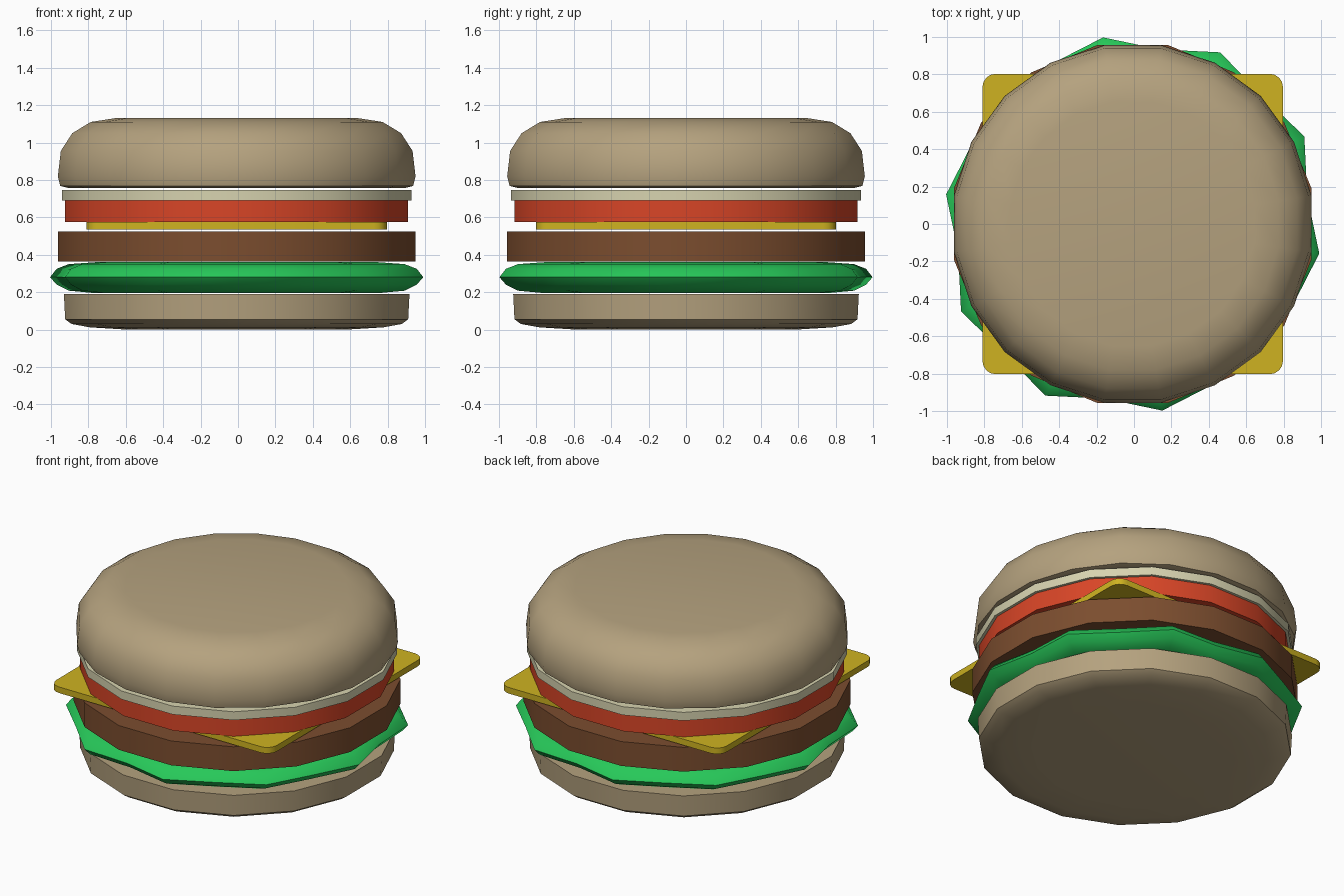
import bpy, bmesh, math

cube = bpy.data.objects.get("Cube")
if cube:
    bpy.data.objects.remove(cube, do_unlink=True)

CENTRE_X = -0.007


def material(name, colour):
    mat = bpy.data.materials.new(name)
    mat.use_nodes = True
    rgba = (*colour, 1.0)
    mat.diffuse_color = rgba
    mat.node_tree.nodes["Principled BSDF"].inputs["Base Color"].default_value = rgba
    return mat


def finish(name, bm, mat, smooth):
    bmesh.ops.recalc_face_normals(bm, faces=bm.faces)
    mesh = bpy.data.meshes.new(name)
    bm.to_mesh(mesh)
    bm.free()
    mesh.materials.append(mat)
    obj = bpy.data.objects.new(name, mesh)
    bpy.context.collection.objects.link(obj)
    if smooth:
        bpy.ops.object.select_all(action="DESELECT")
        obj.select_set(True)
        bpy.context.view_layer.objects.active = obj
        bpy.ops.object.shade_smooth_by_angle(angle=math.radians(smooth))
    return obj


def layer(name, profile, sides, mat, smooth=0, wave=(1.0,)):
    """Turn a (radius, height) profile into a capped disc; wave scales the radius per side."""
    bm = bmesh.new()
    rings = []
    for r, z in profile:
        ring = []
        for i in range(sides):
            a = (i + 0.5) * math.tau / sides
            s = r * wave[i % len(wave)]
            ring.append(bm.verts.new((CENTRE_X + s * math.cos(a), s * math.sin(a), z)))
        rings.append(ring)
    for low, high in zip(rings, rings[1:]):
        for i in range(sides):
            j = (i + 1) % sides
            bm.faces.new((low[i], low[j], high[j], high[i]))
    bm.faces.new(rings[0][::-1])
    bm.faces.new(rings[-1])
    return finish(name, bm, mat, smooth)


bun = material("toasted bun", (0.46, 0.36, 0.21))
green = material("lettuce green", (0.02, 0.58, 0.10))
brown = material("grilled brown", (0.20, 0.075, 0.028))
yellow = material("cheese yellow", (0.62, 0.45, 0.015))
red = material("tomato red", (0.69, 0.06, 0.02))
cream = material("onion cream", (0.68, 0.65, 0.43))

# Bottom bun, rounded underneath
layer("bottom_bun", [(0.60, 0.0), (0.80, 0.012), (0.90, 0.03), (0.935, 0.055),
                     (0.942, 0.19)], 16, bun, 50)

# Wavy lettuce leaf
ripple = (0.945, 1.03, 0.975, 1.03, 0.945, 1.01, 0.96, 1.0, 0.96, 1.01)
layer("lettuce", [(0.76, 0.195), (0.90, 0.208), (0.965, 0.24), (1.0, 0.28),
                  (0.965, 0.325), (0.90, 0.35), (0.76, 0.36)], 20, green, 50, ripple)

# Patty
layer("patty", [(0.975, 0.365), (0.975, 0.525)], 16, brown, 30)

# Square cheese slice with rounded corners
bm = bmesh.new()
half, corner = 0.803, 0.07
outline = []
for k in range(4):
    mid = math.radians(45 + 90 * k)
    cx = math.copysign(half - corner, math.cos(mid))
    cy = math.copysign(half - corner, math.sin(mid))
    for step in range(5):
        a = mid + math.radians(-45 + 22.5 * step)
        outline.append(bm.verts.new((CENTRE_X + cx + corner * math.cos(a),
                                     cy + corner * math.sin(a), 0.535)))
base = bm.faces.new(outline)
top = bmesh.ops.extrude_face_region(bm, geom=[base], use_keep_orig=True)
bmesh.ops.translate(bm, vec=(0, 0, 0.04),
                    verts=[v for v in top["geom"] if isinstance(v, bmesh.types.BMVert)])
finish("cheese", bm, yellow, 30)

# Tomato and onion slices
layer("tomato", [(0.935, 0.575), (0.935, 0.69)], 16, red, 30)
layer("onion", [(0.953, 0.69), (0.953, 0.745)], 16, cream, 30)

# Domed top bun
layer("top_bun", [(0.91, 0.757), (0.955, 0.768), (0.968, 0.82), (0.952, 0.955),
                  (0.89, 1.05), (0.79, 1.11), (0.66, 1.13)], 20, bun, 60)
